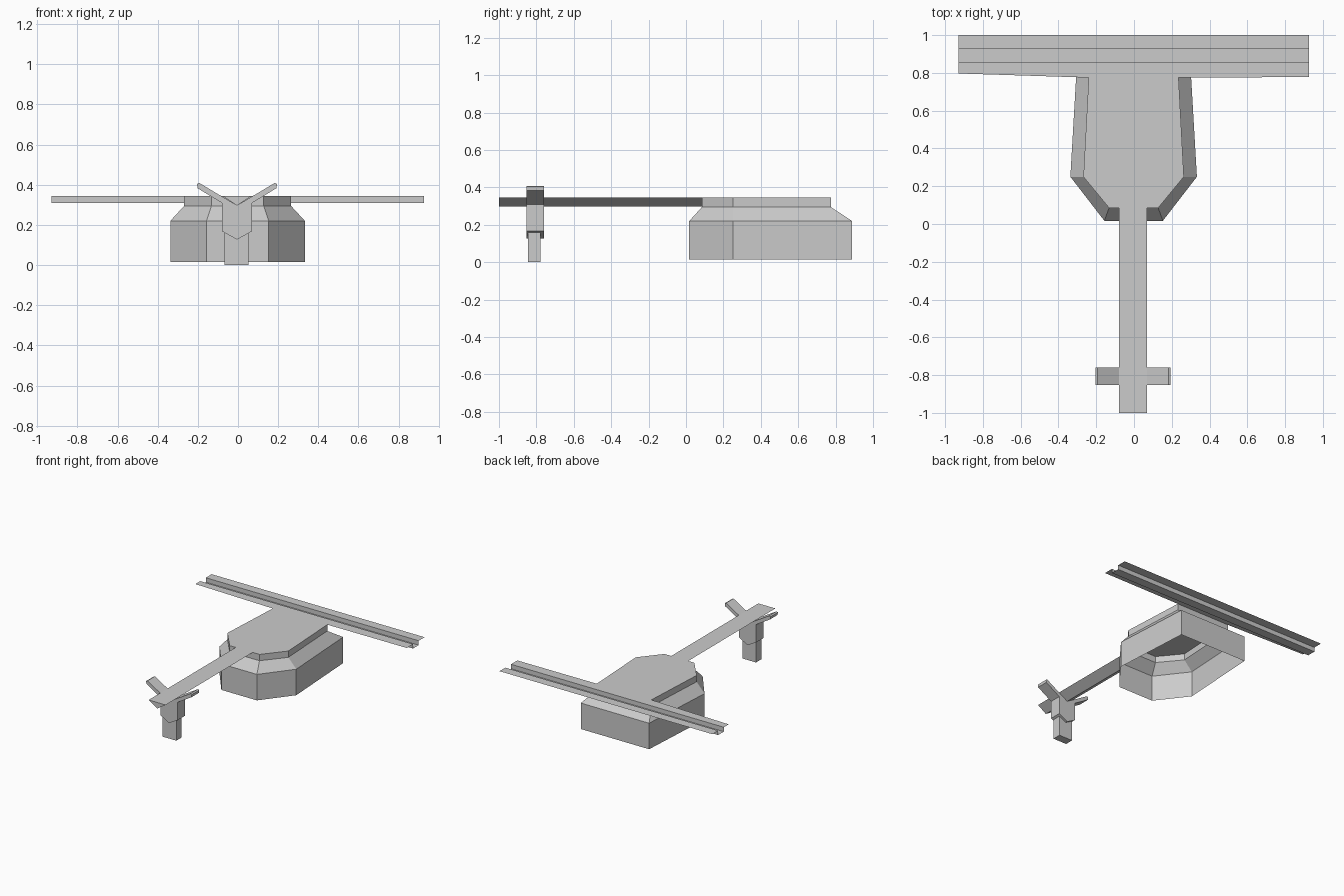
import bpy, bmesh

if "Cube" in bpy.data.objects:
    bpy.data.objects.remove(bpy.data.objects["Cube"])

CX = -0.005  # slight sideways offset of the tail parts


def finish(name, bm, recalc=True):
    if recalc:
        bmesh.ops.recalc_face_normals(bm, faces=bm.faces)
    mesh = bpy.data.meshes.new(name)
    bm.to_mesh(mesh)
    bm.free()
    ob = bpy.data.objects.new(name, mesh)
    bpy.context.collection.objects.link(ob)
    return ob


def prism(name, profile, y0, y1):
    """Closed x/z profile extruded along y."""
    bm = bmesh.new()
    face = bm.faces.new([bm.verts.new((x + CX, y0, z)) for x, z in profile])
    ext = bmesh.ops.extrude_face_region(bm, geom=[face], use_keep_orig=True)
    moved = [v for v in ext["geom"] if isinstance(v, bmesh.types.BMVert)]
    bmesh.ops.translate(bm, verts=moved, vec=(0, y1 - y0, 0))
    return finish(name, bm)


def mirrored(half):
    """Complete a right-half outline with its left half."""
    return half + [(-x, v) for x, v in reversed(half) if x != 0]


# Hollow hull: skirt, sloped shoulder, upright collar and deck, open below
skirt = mirrored([(0.155, 0.017), (0.335, 0.25), (0.298, 0.888)])
collar = mirrored([(0.13, 0.085), (0.266, 0.25), (0.238, 0.775)])
bm = bmesh.new()
rings = [[bm.verts.new((x - 0.002, y, z)) for x, y in plan]
         for plan, z in ((skirt, 0.015), (skirt, 0.22), (collar, 0.295), (collar, 0.345))]
for low, high in zip(rings, rings[1:]):
    n = len(low)
    for i in range(n):
        j = (i + 1) % n
        bm.faces.new((low[i], low[j], high[j], high[i]))
bm.faces.new(rings[-1])
finish("hull", bm)

# Main wing: thin sheet with a channel folded along its length
section = [(0.778, 0.345), (0.857, 0.345), (0.857, 0.31),
           (0.927, 0.31), (0.927, 0.345), (1.0, 0.345)]
bm = bmesh.new()
columns = []
for x in (-0.93, -0.24, 0.236, 0.927):
    columns.append([bm.verts.new((x, y, z)) for y, z in section])
columns[0][0].co.y = 0.797
columns[1][0].co.y = columns[2][0].co.y = 0.775
for a, b in zip(columns, columns[1:]):
    for i in range(len(section) - 1):
        bm.faces.new((a[i], b[i], b[i + 1], a[i + 1]))
finish("wing", bm, recalc=False)

# Tail beam: flat on top, V-shaped underneath
prism("tail_beam", [(-0.074, 0.345), (0.074, 0.345), (0, 0.297)], -1.0, 0.085)

# Tail bracket with two raised arms
bracket = mirrored([(0, 0.297), (0.188, 0.409), (0.199, 0.404), (0.197, 0.383),
                    (0.074, 0.309), (0.074, 0.168), (0, 0.127)])
prism("tail_bracket", bracket, -0.853, -0.76)

# Tail leg
prism("tail_leg", [(-0.061, 0), (0.058, 0), (0.058, 0.17), (0, 0.15), (-0.061, 0.17)],
      -0.845, -0.778)
